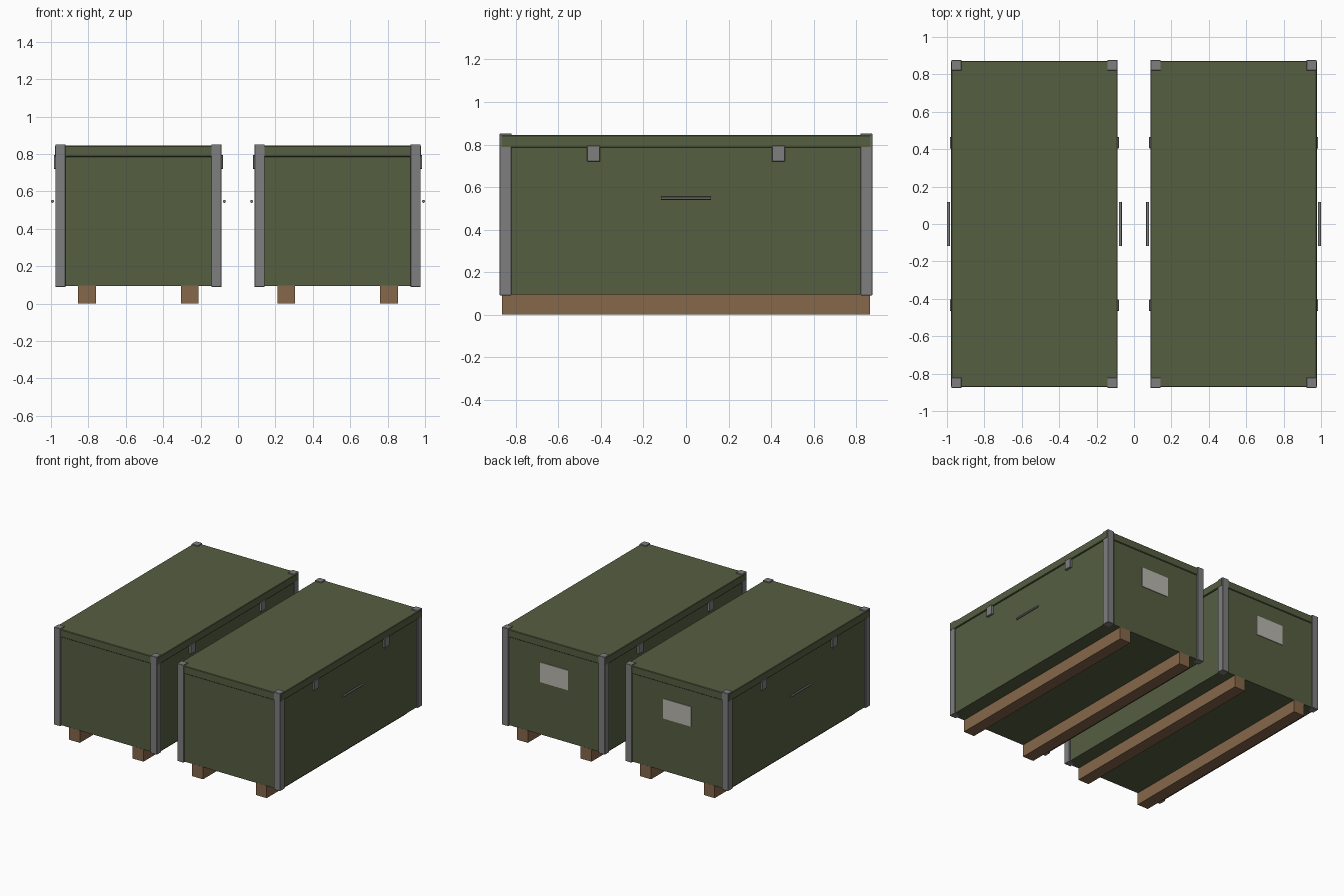
import bpy, math

if "Cube" in bpy.data.objects:
    bpy.data.objects.remove(bpy.data.objects["Cube"])


def material(name, rgb):
    m = bpy.data.materials.new(name)
    m.diffuse_color = (*rgb, 1)
    m.use_nodes = True
    m.node_tree.nodes["Principled BSDF"].inputs["Base Color"].default_value = m.diffuse_color
    return m


OLIVE = material("olive_paint", (0.092, 0.112, 0.053))
METAL = material("grey_metal", (0.21, 0.21, 0.21))
WOOD = material("brown_wood", (0.24, 0.135, 0.068))
PALE = material("pale_label", (0.48, 0.47, 0.43))


def box(name, x, y, z, mat, bevel=0.0):
    """Box from (min, max) ranges on each axis."""
    bpy.ops.mesh.primitive_cube_add(
        size=1, location=(sum(x) / 2, sum(y) / 2, sum(z) / 2))
    ob = bpy.context.object
    ob.name = name
    ob.scale = (x[1] - x[0], y[1] - y[0], z[1] - z[0])
    bpy.ops.object.transform_apply(location=False, rotation=False, scale=True)
    ob.data.materials.append(mat)
    if bevel:
        mod = ob.modifiers.new("edge", 'BEVEL')
        mod.width = bevel
        mod.segments = 1
    return ob


def span(centre, half):
    return (centre - half, centre + half)


def crate(cx):
    # Body and overhanging lid
    box("crate_body", span(cx, 0.435), span(0, 0.865), (0.095, 0.785), OLIVE)
    box("crate_lid", span(cx, 0.4455), span(0, 0.872), (0.785, 0.845), OLIVE, 0.004)
    # Label plate on the back
    box("label_plate", span(cx, 0.12), (0.863, 0.87), (0.505, 0.66), PALE)
    for sx in (-1, 1):
        # Wooden skids
        box("skid", span(cx + sx * 0.275, 0.047), span(0, 0.866), (0, 0.097), WOOD)
        for sy in (-1, 1):
            # Corner posts and side latches
            box("corner_post", span(cx + sx * 0.417, 0.0275),
                span(sy * 0.849, 0.0275), (0.09, 0.852), METAL, 0.002)
            box("latch", span(cx + sx * 0.4425, 0.0095),
                span(sy * 0.435, 0.03), (0.72, 0.795), METAL, 0.002)
        # Side handle rod
        bpy.ops.mesh.primitive_cylinder_add(
            vertices=12, radius=0.008, depth=0.234,
            location=(cx + sx * 0.4595, 0, 0.547), rotation=(math.pi / 2, 0, 0))
        rod = bpy.context.object
        rod.name = "handle_rod"
        rod.data.materials.append(METAL)
        bpy.ops.object.shade_smooth_by_angle()


for centre in (-0.5325, 0.5325):
    crate(centre)
